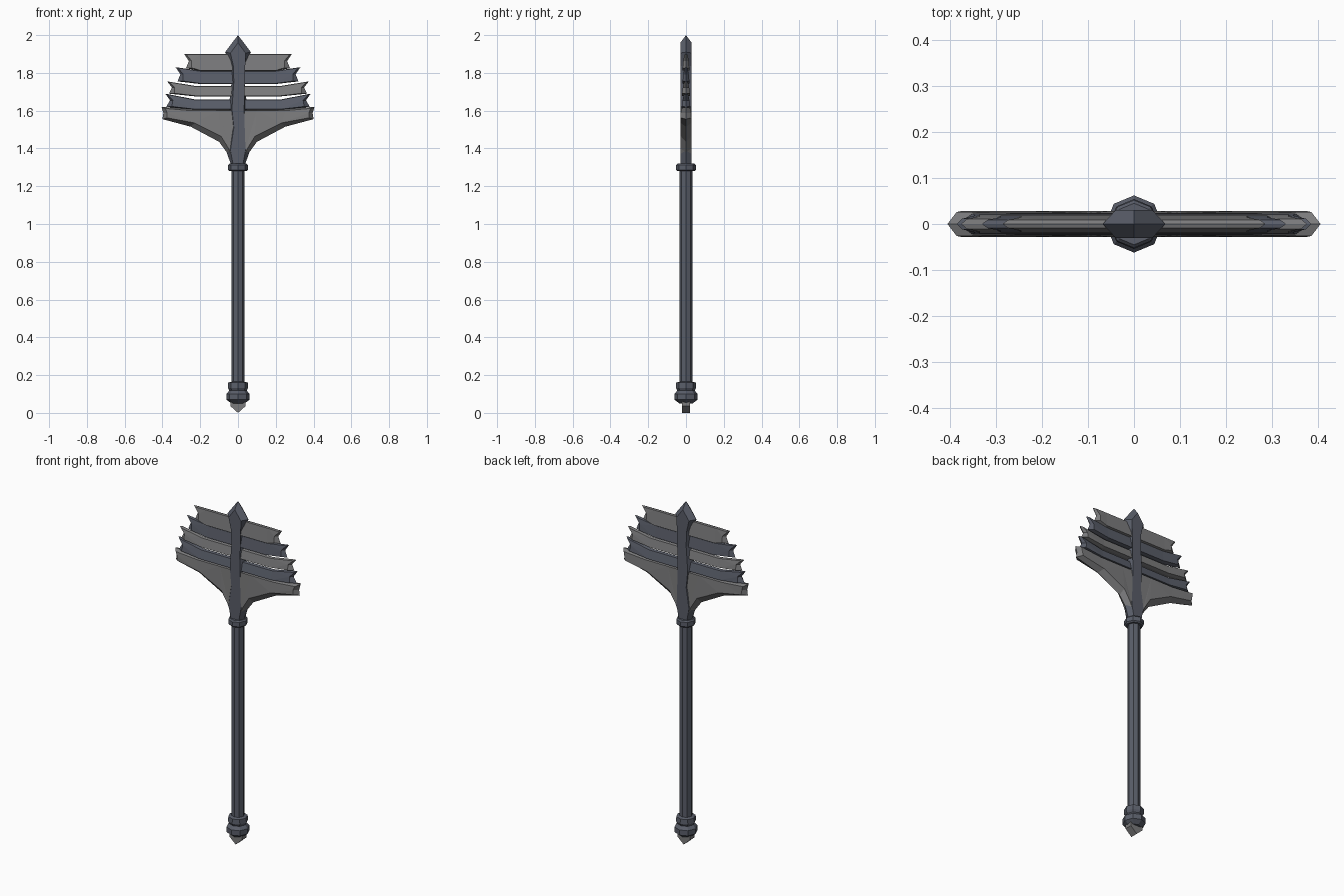
import bpy, bmesh, math

if "Cube" in bpy.data.objects:
    bpy.data.objects.remove(bpy.data.objects["Cube"])


def material(name, rgb):
    m = bpy.data.materials.new(name)
    m.diffuse_color = (*rgb, 1)
    m.use_nodes = True
    m.node_tree.nodes["Principled BSDF"].inputs["Base Color"].default_value = m.diffuse_color
    return m


DARK = material("dark blue steel", (0.10, 0.11, 0.14))
LIGHT = material("light grey steel", (0.20, 0.20, 0.205))


def finish(name, bm, mat):
    bmesh.ops.recalc_face_normals(bm, faces=bm.faces)
    me = bpy.data.meshes.new(name)
    bm.to_mesh(me)
    bm.free()
    me.materials.append(mat)
    ob = bpy.data.objects.new(name, me)
    bpy.context.collection.objects.link(ob)
    return ob


def lathe(name, profile, mat, n=8):
    """Octagonal turned part from (radius, z) pairs."""
    bm = bmesh.new()
    rings = [[bm.verts.new((r * math.cos(2 * math.pi * i / n),
                            r * math.sin(2 * math.pi * i / n), z))
              for i in range(n)] for r, z in profile]
    for a, b in zip(rings, rings[1:]):
        for i in range(n):
            j = (i + 1) % n
            bm.faces.new((a[i], a[j], b[j], b[i]))
    bm.faces.new(rings[0])
    bm.faces.new(rings[-1])
    return finish(name, bm, mat)


def plate(name, half, mat):
    """Mirrored plate; half lists (x, z, face x, face z, face y) from top to bottom.
    The outer outline is a sharp edge at y=0, the face outline sits at +-face y."""
    left = [(-p[0], p[1], -p[2], *p[3:]) for p in reversed(half) if p[0] > 0]
    pts = half + left
    bm = bmesh.new()
    edge = [bm.verts.new((p[0], 0, p[1])) for p in pts]
    caps = []
    for s in (-1, 1):
        ring = [bm.verts.new((p[2], s * p[4], p[3])) for p in pts]
        for i in range(len(pts)):
            j = (i + 1) % len(pts)
            bm.faces.new((edge[i], edge[j], ring[j], ring[i]))
        caps.append(bm.faces.new(ring))
    bmesh.ops.triangulate(bm, faces=caps)
    return finish(name, bm, mat)


# Shaft, collar and pommel
lathe("shaft", [(0.034, 0.14), (0.034, 1.30)], DARK)
lathe("collar", [(0.045, 1.28), (0.052, 1.287), (0.052, 1.313), (0.045, 1.32)], DARK)
lathe("pommel", [(0.035, 0.05), (0.062, 0.07), (0.062, 0.10), (0.046, 0.118),
                 (0.054, 0.132), (0.052, 0.16), (0.034, 0.165)], DARK)

# Wedge under the pommel
bm = bmesh.new()
loops = [[bm.verts.new((x, y, z)) for x, z in
          ((-0.04, 0.06), (-0.04, 0.036), (0, 0), (0.04, 0.036), (0.04, 0.06))]
         for y in (-0.022, 0.022)]
for i in range(5):
    j = (i + 1) % 5
    bm.faces.new((loops[0][i], loops[0][j], loops[1][j], loops[1][i]))
for l in loops:
    bm.faces.new(l)
finish("pommel_tip", bm, LIGHT)

# Central spine with pointed top
plate("spine", [(0, 2.0, 0, 1.96, 0.03), (0.068, 1.91, 0.04, 1.905, 0.03),
                (0.038, 1.84, 0.024, 1.835, 0.03), (0.034, 1.75, 0.022, 1.75, 0.03),
                (0.050, 1.61, 0.032, 1.61, 0.03), (0.032, 1.51, 0.022, 1.51, 0.03),
                (0.065, 1.395, 0.04, 1.39, 0.03), (0.036, 1.31, 0.025, 1.31, 0.03)], DARK)

# Four stacked flanges: top tip x, top z, bottom tip x, bottom z, inner notch x, notch z, face y
flanges = [(0.285, 1.900, 0.275, 1.825, 0.20, 1.900, 0.018, LIGHT),
           (0.330, 1.830, 0.320, 1.755, 0.19, 1.810, 0.018, DARK),
           (0.375, 1.755, 0.365, 1.690, 0.22, 1.730, 0.021, LIGHT),
           (0.385, 1.690, 0.380, 1.620, 0.23, 1.660, 0.023, DARK)]
for k, (tx, tz, bx, bz, nx, nz, y, mat) in enumerate(flanges, 1):
    plate(f"flange_{k}", [(nx, nz, nx, nz - 0.003, y * 0.5),
                          (tx, tz, tx - 0.012, tz - 0.004, y * 0.5),
                          (tx - 0.025, (tz + bz) / 2, tx - 0.04, (tz + bz) / 2, y * 0.8),
                          (bx, bz, bx - 0.03, bz + 0.002, y),
                          (nx, bz - 0.015, nx, bz - 0.012, y)], mat)

# Large lower wing flange, curving down to the collar
plate("lower_wing", [(0.10, 1.605, 0.10, 1.60, 0.024), (0.25, 1.61, 0.25, 1.60, 0.024),
                     (0.405, 1.62, 0.385, 1.612, 0.026),
                     (0.395, 1.588, 0.375, 1.588, 0.028),
                     (0.40, 1.555, 0.375, 1.562, 0.028),
                     (0.25, 1.515, 0.23, 1.535, 0.028), (0.10, 1.435, 0.09, 1.465, 0.028),
                     (0.06, 1.38, 0.05, 1.40, 0.028), (0.03, 1.33, 0.025, 1.34, 0.028)], LIGHT)
